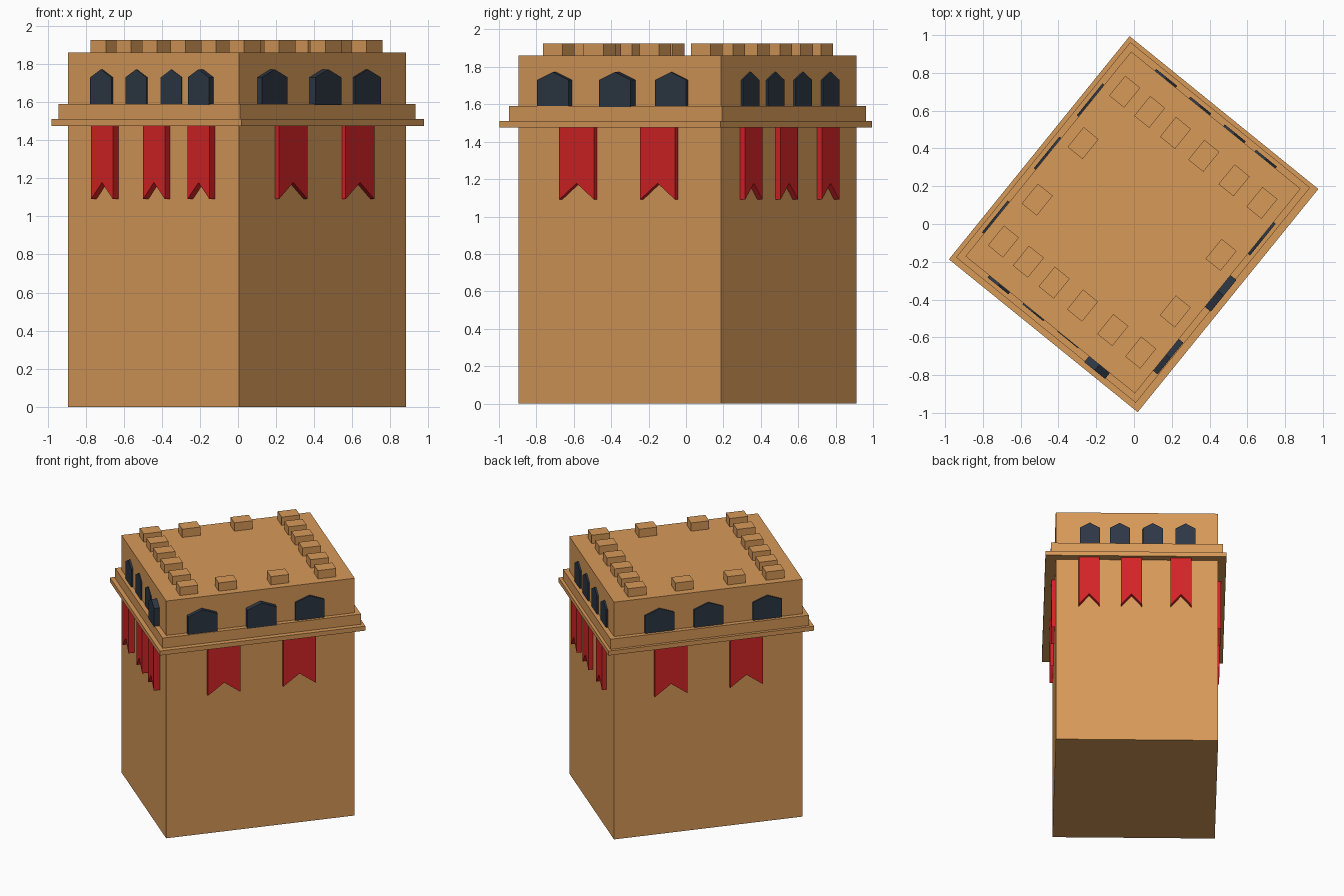
import bpy
import bmesh
from math import radians, pi
from mathutils import Matrix

cube = bpy.data.objects.get("Cube")
if cube:
    bpy.data.objects.remove(cube, do_unlink=True)


def material(name, color):
    m = bpy.data.materials.new(name)
    m.use_nodes = True
    m.diffuse_color = color
    m.node_tree.nodes["Principled BSDF"].inputs["Base Color"].default_value = color
    return m


SAND = material("sandstone", (0.68, 0.32, 0.099, 1))
RED = material("red cloth", (0.66, 0.017, 0.019, 1))
DARK = material("dark slate", (0.026, 0.038, 0.058, 1))

# The whole tower is turned on its base
TURN = Matrix.Translation((-0.005, 0.008, 0)) @ Matrix.Rotation(radians(-39), 4, 'Z')
HALF_W, HALF_D = 0.577, 0.697
ROOF = 1.86


def finish(name, bm, mat, matrix=Matrix()):
    bmesh.ops.recalc_face_normals(bm, faces=bm.faces)
    mesh = bpy.data.meshes.new(name)
    bm.to_mesh(mesh)
    bm.free()
    mesh.materials.append(mat)
    obj = bpy.data.objects.new(name, mesh)
    obj.matrix_world = TURN @ matrix
    bpy.context.collection.objects.link(obj)


def box(name, x, y, z0, z1, w, d):
    bm = bmesh.new()
    bmesh.ops.create_cube(bm, size=1)
    bmesh.ops.scale(bm, vec=(w, d, z1 - z0), verts=bm.verts)
    finish(name, bm, SAND, Matrix.Translation((x, y, (z0 + z1) / 2)))


def plate(name, profile, depth, mat, matrix):
    """Extrude an outline in the wall plane outwards (local -y)."""
    bm = bmesh.new()
    face = bm.faces.new([bm.verts.new((x, 0.005, z)) for x, z in profile])
    out = bmesh.ops.extrude_face_region(bm, geom=[face])
    verts = [g for g in out["geom"] if isinstance(g, bmesh.types.BMVert)]
    bmesh.ops.translate(bm, vec=(0, -depth - 0.005, 0), verts=verts)
    finish(name, bm, mat, matrix)


def frame(name, x, y, z0, z1, half_w, half_d, t):
    """Four butted planks around the tower."""
    for s, side in ((-1, "right"), (1, "left")):
        box(f"{name}_{side}", x + s * (half_w - t / 2), y, z0, z1, t, 2 * half_d)
    for s, side in ((-1, "front"), (1, "back")):
        box(f"{name}_{side}", x, y + s * (half_d - t / 2), z0, z1, 2 * (half_w - t), t)


# Tower and ledges
box("tower_body", 0, 0, 0, ROOF, 2 * HALF_W, 2 * HALF_D)
frame("lower_ledge", 0.008, -0.005, 1.475, 1.51, 0.643, 0.76, 0.1)
frame("upper_ledge", 0, 0, 1.51, 1.59, 0.612, 0.733, 0.06)

# Battlement blocks
spots = [(u, s * 0.51) for u in (-0.47, -0.3, -0.124, 0.069, 0.275, 0.465) for s in (-1, 1)]
spots += [(s * 0.47, v) for v in (-0.225, 0.16) for s in (-1, 1)]
for i, (u, v) in enumerate(spots):
    box(f"battlement_{i + 1}", u, v, ROOF, 1.925, 0.102, 0.135)


def window(name, half, depth, matrix):
    plate(name, [(-half, 1.585), (half, 1.585), (half, 1.73), (0, 1.772), (-half, 1.73)],
          depth, DARK, matrix)


def banner(name, half, depth, matrix):
    plate(name, [(-half, 1.48), (-half, 1.09), (0, 1.178), (half, 1.09), (half, 1.48)],
          depth, RED, matrix)


# Windows and banners on each wall; positions run along the model's own axes
NARROW = (-0.345, -0.112, 0.122, 0.335)
WIDE = (-0.435, 0.0, 0.362)
NARROW_FLAGS = (-0.312, 0.039, 0.34)
WIDE_FLAGS = (-0.275, 0.282)
walls = [
    ("front", 0, 1, HALF_D, 0.071, NARROW, (0.014, 0.008, 0.004, 0.04), 0.074, NARROW_FLAGS, 0.045),
    ("back", pi, -1, HALF_D, 0.071, NARROW, (0.012,) * 4, 0.074, NARROW_FLAGS, 0.035),
    ("left", pi / 2, 1, HALF_W, 0.108, WIDE, (0.03, 0.04, 0.014), 0.12, WIDE_FLAGS, 0.026),
    ("right", -pi / 2, -1, HALF_W, 0.108, WIDE, (0.012,) * 3, 0.12, WIDE_FLAGS, 0.026),
]
for side, angle, sign, dist, w_half, w_pos, depths, b_half, b_pos, b_depth in walls:
    spin = Matrix.Rotation(angle, 4, 'Z')
    for i, (p, depth) in enumerate(zip(w_pos, depths)):
        window(f"{side}_window_{i + 1}", w_half, depth,
               spin @ Matrix.Translation((sign * p, -dist, 0)))
    for i, p in enumerate(b_pos):
        banner(f"{side}_banner_{i + 1}", b_half, b_depth,
               spin @ Matrix.Translation((sign * p, -dist, 0)))
